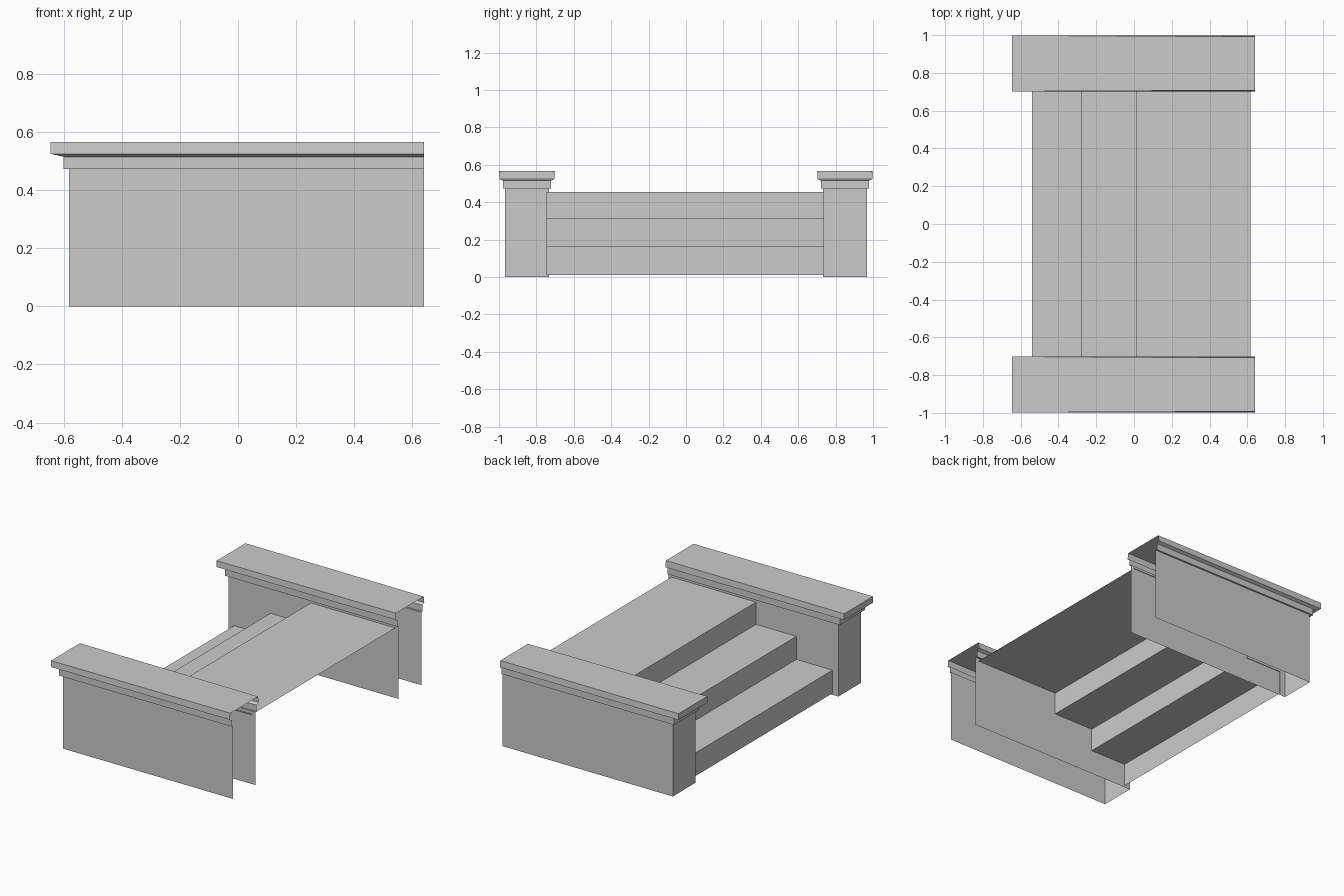
import bpy
import bmesh

cube = bpy.data.objects.get("Cube")
if cube:
    bpy.data.objects.remove(cube, do_unlink=True)

stone = bpy.data.materials.new("grey stone")
stone.use_nodes = True
GREY = (0.6, 0.6, 0.6, 1)
stone.diffuse_color = GREY
stone.node_tree.nodes["Principled BSDF"].inputs["Base Color"].default_value = GREY

BACK = 0.64   # open end of the side walls
MID = 0.85    # centre line of each side wall


def finish(name, bm):
    mesh = bpy.data.meshes.new(name)
    bm.to_mesh(mesh)
    bm.free()
    mesh.materials.append(stone)
    obj = bpy.data.objects.new(name, mesh)
    bpy.context.collection.objects.link(obj)


def shell(name, side, rings, lid=False):
    """Three-sided hollow moulding, open at the +x end and underneath."""
    bm = bmesh.new()
    loops = []
    for z, front, half, back_half in rings:
        points = ((BACK, -back_half), (front, -half), (front, half), (BACK, back_half))
        loops.append([bm.verts.new((x, side * MID + y, z)) for x, y in points])
    for low, high in zip(loops, loops[1:]):
        for i in range(3):
            bm.faces.new((low[i + 1], low[i], high[i], high[i + 1]))
    if lid:
        bm.faces.new(loops[-1])
    bmesh.ops.recalc_face_normals(bm, faces=bm.faces)
    finish(name, bm)


# Side walls with a trim band and an overhanging cap
for label, side in (("right", -1), ("left", 1)):
    shell(label + "_wall", side,
          [(0, -0.582, 0.117, 0.117), (0.473, -0.582, 0.117, 0.117)])
    shell(label + "_trim", side,
          [(0.473, -0.582, 0.117, 0.117), (0.473, -0.6, 0.128, 0.128),
           (0.515, -0.6, 0.128, 0.128)])
    shell(label + "_cap", side,
          [(0.515, -0.6, 0.128, 0.128), (0.525, -0.645, 0.148, 0.148),
           (0.566, -0.645, 0.148, 0.142)], lid=True)

# Stairs: one folded sheet of risers and treads up to the landing
profile = [(-0.54, 0.01), (-0.54, 0.16), (-0.28, 0.16), (-0.28, 0.31),
           (0.01, 0.31), (0.01, 0.455), (0.618, 0.455)]
bm = bmesh.new()
rows = [[bm.verts.new((x, y, z)) for y in (-0.745, 0.737)] for x, z in profile]
for a, b in zip(rows, rows[1:]):
    bm.faces.new((a[0], b[0], b[1], a[1]))
finish("stairs", bm)
